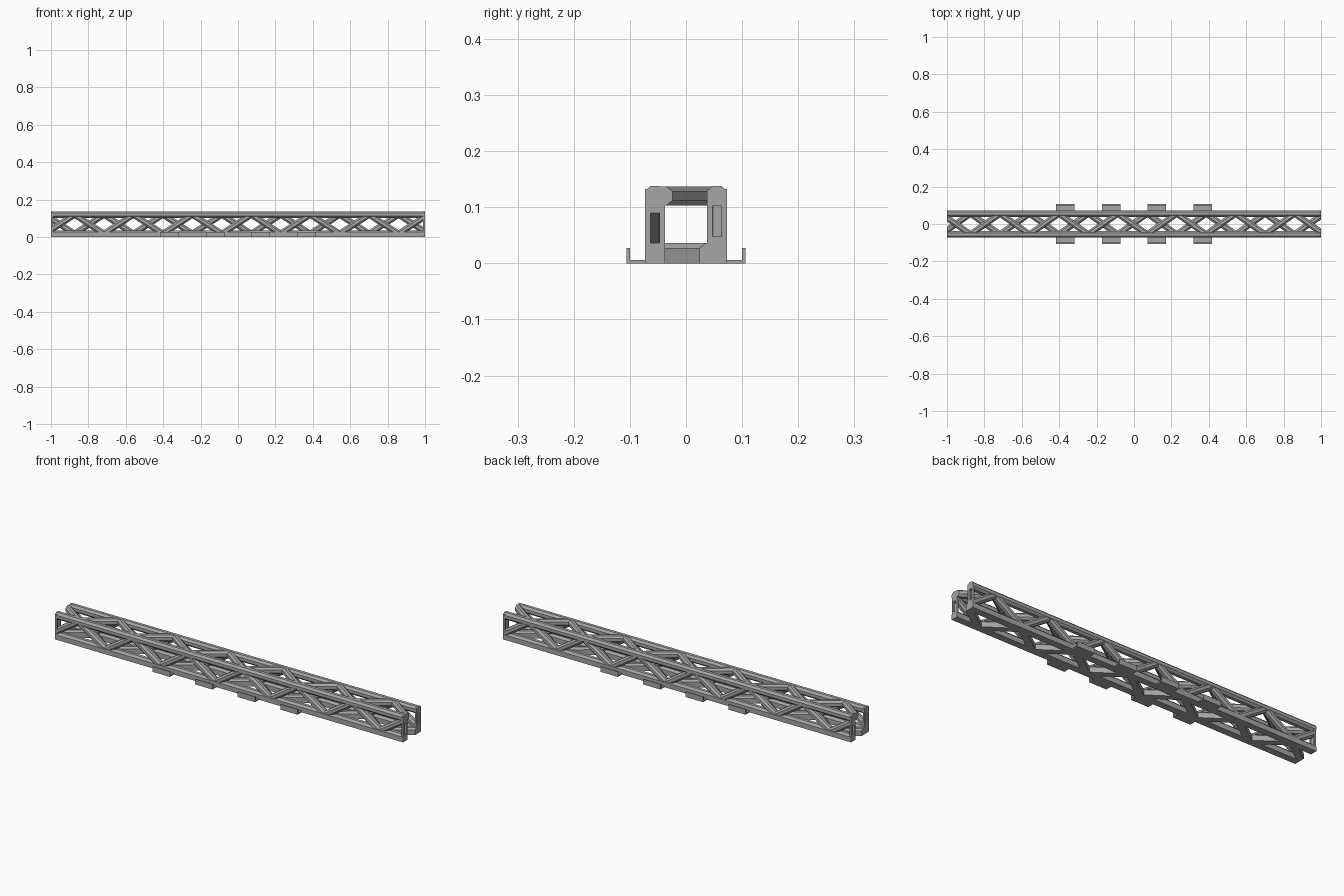
import bpy, bmesh
from mathutils import Vector

old = bpy.data.objects.get("Cube")
if old:
    bpy.data.objects.remove(old, do_unlink=True)

HALF = 1.0               # half length of the beam
Y = 0.0555               # chord centre from the middle
Z_LOW, Z_TOP = 0.018, 0.12
PITCH, FIRST = 0.1575, -1.0315   # lattice nodes along x

steel = bpy.data.materials.new("grey_steel")
steel.use_nodes = True
grey = (0.38, 0.38, 0.38, 1)
steel.diffuse_color = grey
steel.node_tree.nodes["Principled BSDF"].inputs["Base Color"].default_value = grey


def finish(name, bm):
    bmesh.ops.recalc_face_normals(bm, faces=bm.faces)
    mesh = bpy.data.meshes.new(name)
    bm.to_mesh(mesh)
    bm.free()
    mesh.materials.append(steel)
    obj = bpy.data.objects.new(name, mesh)
    bpy.context.collection.objects.link(obj)
    return obj


def section(width, depth, square_base=False):
    """Eight-sided bar section; the base may keep square corners."""
    a, b, c = width / 2, depth / 2, width * 0.28
    top = [(a, b - c), (a - c, b), (c - a, b), (-a, b - c)]
    if square_base:
        return top + [(-a, -b), (a, -b)]
    return top + [(-a, c - b), (c - a, -b), (a - c, -b), (a, c - b)]


def bar(bm, start, end, normal, profile):
    """Straight bar from start to end, profile height along normal."""
    start, end, normal = Vector(start), Vector(end), Vector(normal)
    side = (end - start).normalized().cross(normal)
    rings = [[bm.verts.new(p + side * u + normal * v) for u, v in profile]
             for p in (start, end)]
    n = len(profile)
    for i in range(n):
        j = (i + 1) % n
        bm.faces.new((rings[0][i], rings[0][j], rings[1][j], rings[1][i]))
    for ring in rings:
        bm.faces.new(ring)


def box(bm, low, high):
    low, high = Vector(low), Vector(high)
    verts = bmesh.ops.create_cube(bm, size=1)["verts"]
    for v in verts:
        v.co = (low + high) / 2 + v.co * (high - low)


def trim(bm):
    """Cut the bars square at both ends of the beam."""
    for s in (-1, 1):
        cut = bmesh.ops.bisect_plane(
            bm, geom=bm.verts[:] + bm.edges[:] + bm.faces[:],
            plane_co=(s * HALF, 0, 0), plane_no=(s, 0, 0), clear_outer=True)
        edges = [e for e in cut["geom_cut"] if isinstance(e, bmesh.types.BMEdge)]
        bmesh.ops.edgeloop_fill(bm, edges=edges)


def zigzag(name, even, odd, normal, profile):
    """Lattice running between two chords, given as (y, z) pairs."""
    bm = bmesh.new()
    points = [(FIRST + k * PITCH, *(odd if k % 2 else even)) for k in range(14)]
    for p, q in zip(points, points[1:]):
        bar(bm, p, q, normal, profile)
    trim(bm)
    finish(name, bm)


# Four corner chords
for side, y in (("right", -Y), ("left", Y)):
    for level, z in (("lower", Z_LOW), ("upper", Z_TOP)):
        bm = bmesh.new()
        bar(bm, (-HALF, y, z), (HALF, y, z), (0, 0, 1),
            section(0.036, 0.036, level == "lower"))
        finish(f"{level}_{side}_chord", bm)

# Diagonal lattices; opposite faces run in opposite phase
web = section(0.033, 0.034)
zigzag("front_lattice", (-Y, Z_LOW), (-Y, Z_TOP), (0, -1, 0), web)
zigzag("back_lattice", (Y, Z_TOP), (Y, Z_LOW), (0, 1, 0), web)
zigzag("top_lattice", (Y, Z_TOP), (-Y, Z_TOP), (0, 0, 1), web)
zigzag("bottom_lattice", (-Y, Z_LOW), (Y, Z_LOW), (0, 0, 1),
       section(0.033, 0.036, True))

# Slim paired posts closing each end
for end, s in (("right", 1), ("left", -1)):
    bm = bmesh.new()
    x0, x1 = sorted((s * HALF, s * (HALF - 0.01)))
    for y in (-0.068, -0.042, 0.042, 0.068):
        box(bm, (x0, y - 0.005, 0.003), (x1, y + 0.005, Z_TOP + 0.012))
    finish(f"{end}_end_posts", bm)

# L-shaped side brackets
for i, x in enumerate((-0.367, -0.122, 0.122, 0.367), 1):
    for side, s in (("front", -1), ("back", 1)):
        bm = bmesh.new()
        for inner, outer, height in ((0.07, 0.106, 0.006), (0.1, 0.106, 0.027)):
            y0, y1 = sorted((s * inner, s * outer))
            box(bm, (x - 0.05, y0, 0), (x + 0.05, y1, height))
        finish(f"{side}_bracket_{i}", bm)
